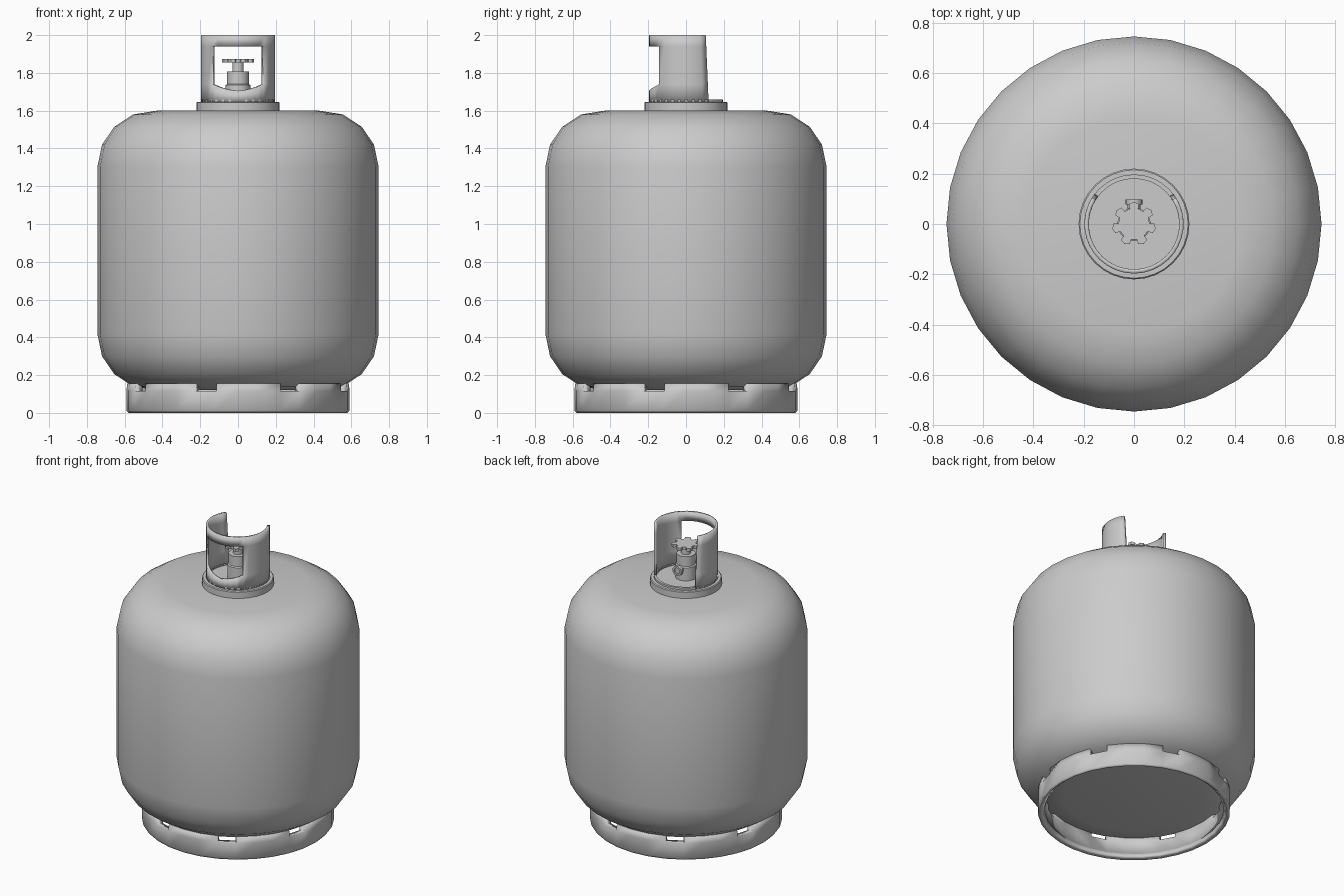
import bpy, bmesh
from math import sin, cos, pi, radians, tau

if "Cube" in bpy.data.objects:
    bpy.data.objects.remove(bpy.data.objects["Cube"])

SEG = 32


def finish(name, verts, faces, angle=40):
    mesh = bpy.data.meshes.new(name)
    mesh.from_pydata(verts, [], faces)
    mesh.update()
    obj = bpy.data.objects.new(name, mesh)
    bpy.context.collection.objects.link(obj)
    bpy.ops.object.select_all(action='DESELECT')
    obj.select_set(True)
    bpy.context.view_layer.objects.active = obj
    bpy.ops.object.shade_smooth_by_angle(angle=radians(angle))
    return obj


def lathe(name, profile, seg=SEG, closed=False, angle=40):
    """Spin (r, z) points, listed bottom to top on the outside, about z."""
    verts = [(r * cos(tau * i / seg), r * sin(tau * i / seg), z)
             for r, z in profile for i in range(seg)]
    n = len(profile)
    faces = []
    for j in range(n if closed else n - 1):
        a, b = j * seg, (j + 1) % n * seg
        faces += [(a + i, a + (i + 1) % seg, b + (i + 1) % seg, b + i) for i in range(seg)]
    if not closed:
        faces += [tuple(range(seg))[::-1], tuple(range((n - 1) * seg, n * seg))]
    return finish(name, verts, faces, angle)


def wall(name, rows, skip, wrap, thickness):
    """Sheet-metal wall from rows of points, with skipped quads as openings."""
    n = len(rows[0])
    faces = [(j * n + i, j * n + (i + 1) % n, (j + 1) * n + (i + 1) % n, (j + 1) * n + i)
             for j in range(len(rows) - 1) for i in range(n if wrap else n - 1)
             if not skip(j, i)]
    obj = finish(name, [p for row in rows for p in row], faces)
    mod = obj.modifiers.new("thickness", 'SOLIDIFY')
    mod.thickness = thickness
    mod.offset = -1
    return obj


# Tank body
shoulder = [(0.745, 1.30), (0.72, 1.42), (0.655, 1.515), (0.555, 1.58), (0.43, 1.60)]
lathe("tank_body", [(r, 1.72 - z) for r, z in reversed(shoulder)] + shoulder)

# Foot ring, with one notch in every fourth side
foot = [(0.58, 0.0), (0.59, 0.012), (0.59, 0.115), (0.588, 0.155)]
wall("foot_ring",
     [[(r * cos(tau * i / SEG), r * sin(tau * i / SEG), z) for i in range(SEG)] for r, z in foot],
     lambda j, i: j == 2 and i % 4 == 2, True, 0.042)

# Neck flange and the low lip around its floor
lathe("neck_flange", [(0.22, 1.59), (0.22, 1.642), (0.215, 1.647)])
lathe("collar_lip", [(0.197, 1.635), (0.197, 1.66), (0.18, 1.66), (0.18, 1.635)], closed=True)

# Guard collar: open at the back, window at the front
R, WINDOW, N = 0.197, 44, 8


def collar_row(z_func, back):
    side = [WINDOW + (back - WINDOW) * k / N for k in range(1, N + 1)]
    angles = ([-a for a in reversed(side)]
              + [WINDOW * (2 * k / N - 1) for k in range(N + 1)] + side)
    return [(R * sin(radians(a)), -R * cos(radians(a)), z_func(a)) for a in angles]


wall("guard_collar",
     [collar_row(lambda a: 1.64, 127.5),
      collar_row(lambda a: 1.705 + 0.035 * min(1, abs(a) / WINDOW) ** 1.5, 126),
      collar_row(lambda a: 1.94, 123),
      collar_row(lambda a: 2.0, 122)],
     lambda j, i: j == 1 and N <= i < 2 * N, False, 0.017)

# Valve body with its stem
lathe("valve_body", [(0.066, 1.64), (0.066, 1.735), (0.058, 1.74), (0.058, 1.808),
                     (0.03, 1.808), (0.03, 1.86)], seg=24)

# Outlet nozzle pointing to the back
nozzle = lathe("valve_outlet", [(0.025, 0.0), (0.025, 0.078), (0.033, 0.078), (0.033, 0.098),
                                (0.02, 0.098), (0.02, 0.088)], seg=20)
nozzle.rotation_euler = (-pi / 2, 0, 0)
nozzle.location = (0, 0, 1.72)

# Handwheel with seven lobes
LOBES = 7
outline = []
for k in range(LOBES):
    c = pi / 2 + tau * k / LOBES
    for d, r in ((-0.27, 0.062), (-0.24, 0.082), (0, 0.088), (0.24, 0.082), (0.27, 0.062)):
        outline.append((r * cos(c + d), r * sin(c + d)))
m = len(outline)
finish("handwheel",
       [(x, y, z) for z in (1.855, 1.874) for x, y in outline],
       [tuple(range(m))[::-1], tuple(range(m, 2 * m))]
       + [(i, (i + 1) % m, m + (i + 1) % m, m + i) for i in range(m)], 30)
